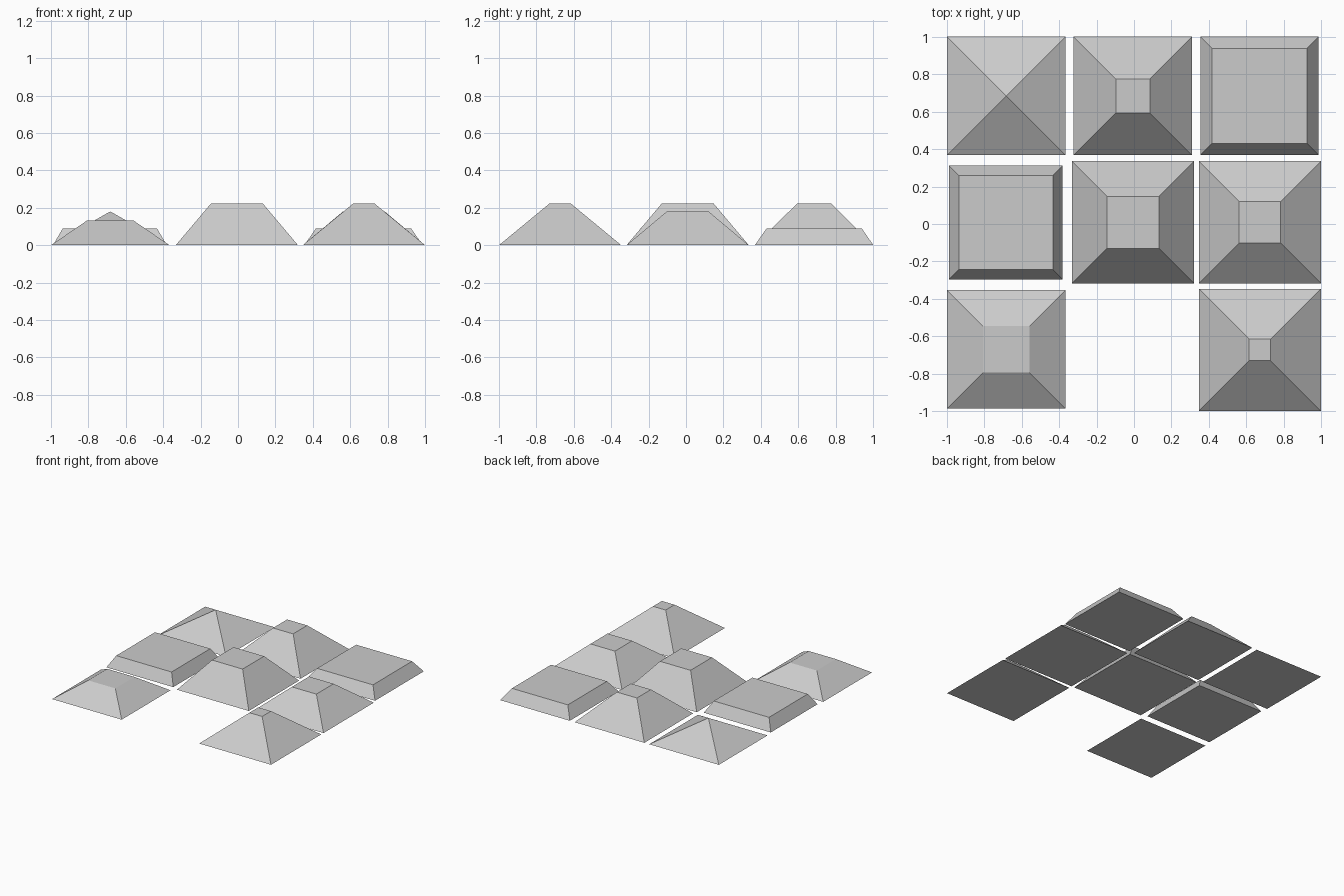
import bpy
import bmesh

cube = bpy.data.objects.get("Cube")
if cube:
    bpy.data.objects.remove(cube, do_unlink=True)

# Single plain grey for every block
GREY = (0.6, 0.6, 0.6, 1.0)
grey = bpy.data.materials.new("plain_grey")
grey.use_nodes = True
grey.diffuse_color = GREY
grey.node_tree.nodes["Principled BSDF"].inputs["Base Color"].default_value = GREY


def frustum(name, centre, base, top, height):
    """Square block tapering from base width to top width (0 gives a point)."""
    bm = bmesh.new()
    bmesh.ops.create_cube(bm, size=1)
    for v in bm.verts:
        upper = v.co.z > 0
        width = top if upper else base
        v.co.x = v.co.x * width + centre[0]
        v.co.y = v.co.y * width + centre[1]
        v.co.z = height if upper else 0
    bmesh.ops.remove_doubles(bm, verts=bm.verts, dist=0.0001)
    bmesh.ops.recalc_face_normals(bm, faces=bm.faces)
    mesh = bpy.data.meshes.new(name)
    bm.to_mesh(mesh)
    bm.free()
    mesh.materials.append(grey)
    bpy.context.collection.objects.link(bpy.data.objects.new(name, mesh))


# Back row
frustum("back_right_pyramid", (-0.683, 0.685), 0.633, 0, 0.18)
frustum("back_middle_block", (-0.006, 0.685), 0.633, 0.183, 0.222)
frustum("back_left_slab", (0.671, 0.685), 0.633, 0.508, 0.09)
# Middle row
frustum("middle_right_slab", (-0.685, 0.008), 0.608, 0.503, 0.09)
frustum("centre_block", (-0.006, 0.009), 0.653, 0.278, 0.222)
frustum("middle_left_block", (0.673, 0.009), 0.653, 0.223, 0.18)
# Front row
frustum("front_right_block", (-0.683, -0.67), 0.633, 0.247, 0.132)
frustum("front_left_block", (0.673, -0.673), 0.653, 0.115, 0.222)
